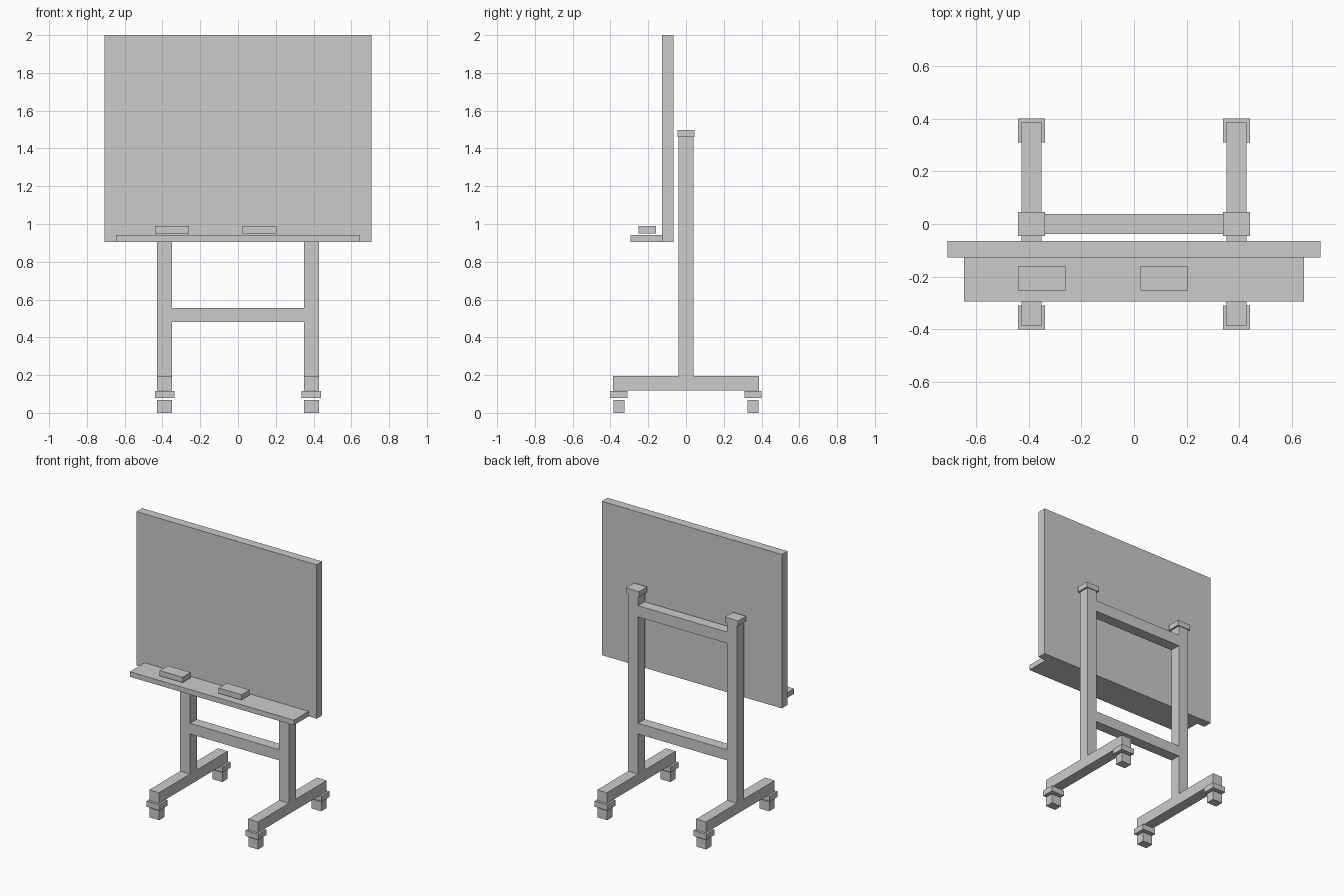
import bpy

if "Cube" in bpy.data.objects:
    bpy.data.objects.remove(bpy.data.objects["Cube"])


def box(name, x, y, z):
    """Box from (min, max) ranges on each axis."""
    bpy.ops.mesh.primitive_cube_add(size=1, location=[(a + b) / 2 for a, b in (x, y, z)])
    ob = bpy.context.object
    ob.name = name
    ob.scale = [b - a for a, b in (x, y, z)]
    bpy.ops.object.transform_apply(location=False, rotation=False, scale=True)
    return ob


def span(centre, width):
    return (centre - width / 2, centre + width / 2)


# Writing panel and tray
box("board", (-0.708, 0.708), (-0.128, -0.065), (0.906, 2.0))
box("tray", (-0.645, 0.645), (-0.294, -0.128), (0.906, 0.942))

# Erasers on the tray
for i, x in enumerate((-0.35, 0.114)):
    box(f"eraser_{i}", span(x, 0.18), (-0.252, -0.16), (0.951, 0.989))

# Side frames: post, cap, foot and casters
for side, s in (("left", -1), ("right", 1)):
    x = 0.389 * s
    box(f"{side}_post", span(x, 0.077), (-0.039, 0.039), (0.196, 1.46))
    box(f"{side}_post_cap", span(x, 0.103), (-0.045, 0.045), (1.46, 1.498))
    box(f"{side}_foot", span(x, 0.077), (-0.386, 0.386), (0.119, 0.196))
    for end, e in (("front", -1), ("back", 1)):
        y = 0.355 * e
        box(f"{side}_{end}_caster_plate", span(x, 0.103), span(y, 0.09), (0.078, 0.117))
        box(f"{side}_{end}_caster", span(x, 0.077), span(y, 0.06), (0.0, 0.067))

# Crossbars between the posts
box("lower_crossbar", (-0.351, 0.351), (-0.038, 0.038), (0.48, 0.556))
box("upper_crossbar", (-0.351, 0.351), (-0.038, 0.038), (1.312, 1.392))
